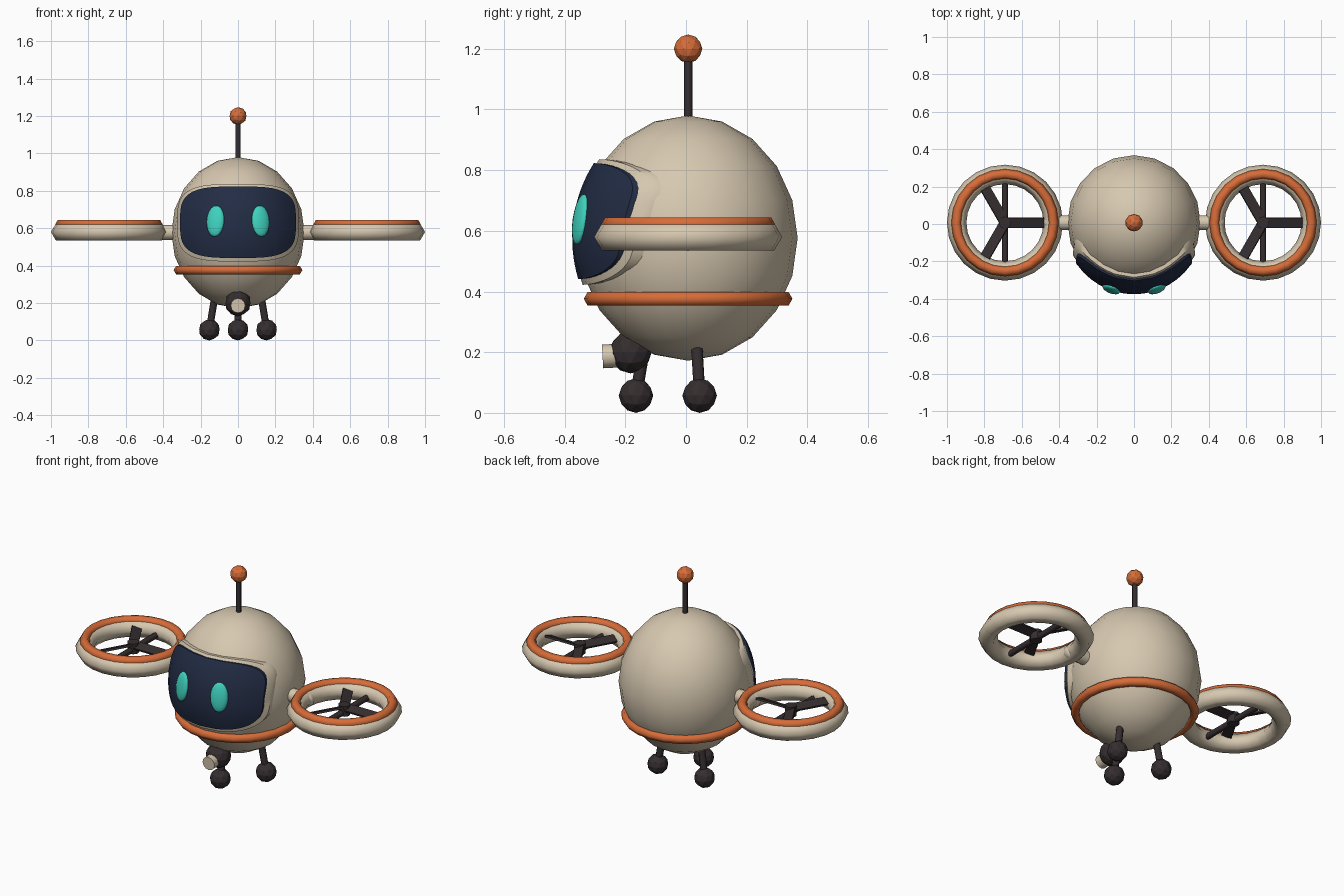
import bpy, bmesh, math
from mathutils import Vector, Matrix

if "Cube" in bpy.data.objects:
    bpy.data.objects.remove(bpy.data.objects["Cube"])

Y0 = 0.007                                   # centre line of the body
BODY = Vector((0, Y0, 0.576))
SEMI = Vector((0.356, 0.361, 0.404))


def material(name, rgb):
    m = bpy.data.materials.new(name)
    m.diffuse_color = (*rgb, 1)
    m.use_nodes = True
    m.node_tree.nodes["Principled BSDF"].inputs["Base Color"].default_value = m.diffuse_color
    return m


CREAM = material("cream", (0.68, 0.58, 0.435))
ORANGE = material("orange", (0.68, 0.15, 0.04))
NAVY = material("navy", (0.016, 0.025, 0.058))
TEAL = material("teal", (0.05, 0.64, 0.52))
DARK = material("charcoal", (0.036, 0.027, 0.029))


def finish(bm, name, mat, angle=60):
    """Turn a bmesh into an object, smooth below the given edge angle."""
    bmesh.ops.recalc_face_normals(bm, faces=bm.faces)
    me = bpy.data.meshes.new(name)
    bm.to_mesh(me)
    bm.free()
    me.materials.append(mat)
    ob = bpy.data.objects.new(name, me)
    bpy.context.collection.objects.link(ob)
    if angle:
        bpy.ops.object.select_all(action='DESELECT')
        ob.select_set(True)
        bpy.context.view_layer.objects.active = ob
        bpy.ops.object.shade_smooth_by_angle(angle=math.radians(angle))
    return ob


def ellipsoid(name, mat, loc, semi, seg=20, rings=10, rot=Matrix()):
    bm = bmesh.new()
    m = Matrix.Translation(loc) @ rot @ Matrix.Diagonal((*semi, 1))
    bmesh.ops.create_uvsphere(bm, u_segments=seg, v_segments=rings, radius=1, matrix=m)
    return finish(bm, name, mat)


def ball(name, mat, loc, r):
    bm = bmesh.new()
    bmesh.ops.create_icosphere(bm, subdivisions=2, radius=r, matrix=Matrix.Translation(loc))
    return finish(bm, name, mat, 0)


def rod(name, mat, a, b, r, seg=10):
    a, b = Vector(a), Vector(b)
    d = b - a
    m = Matrix.Translation((a + b) / 2) @ d.to_track_quat('Z', 'Y').to_matrix().to_4x4()
    bm = bmesh.new()
    bmesh.ops.create_cone(bm, cap_ends=True, segments=seg, radius1=r, radius2=r,
                          depth=d.length, matrix=m)
    return finish(bm, name, mat)


def ring(name, mat, loc, major, minor, seg=24, sides=6):
    """Ring with a six-sided section, points facing in and out."""
    bm = bmesh.new()
    rows = []
    for i in range(seg):
        t = 2 * math.pi * i / seg
        row = []
        for j in range(sides):
            p = 2 * math.pi * j / sides
            r = major + minor * math.cos(p)
            row.append(bm.verts.new((loc[0] + r * math.cos(t), loc[1] + r * math.sin(t),
                                     loc[2] + minor * math.sin(p))))
        rows.append(row)
    for i in range(seg):
        a, b = rows[i], rows[(i + 1) % seg]
        for j in range(sides):
            k = (j + 1) % sides
            bm.faces.new((a[j], b[j], b[k], a[k]))
    return finish(bm, name, mat, 75)


def face_plate(name, mat, w, h, zc, offset, seg=48, rings=8):
    """Rounded rectangle wrapped over the front of the body, with a skirt."""
    bm = bmesh.new()
    s = SEMI + Vector((offset,) * 3)

    def point(x, z, push=0.0):
        q = 1 - (x / s.x) ** 2 - ((z - BODY.z) / s.z) ** 2
        return bm.verts.new((x, Y0 - s.y * math.sqrt(max(q, 0.02)) + push, z))

    def outline(k, f):
        t = 2 * math.pi * k / seg
        c, n = math.cos(t), math.sin(t)
        e = 2 / 3.5
        return (f * w * math.copysign(abs(c) ** e, c),
                zc + f * h * math.copysign(abs(n) ** e, n))

    centre = point(0, zc)
    rows = [[point(*outline(k, r / rings)) for k in range(seg)] for r in range(1, rings + 1)]
    rows.append([point(*outline(k, 0.985), 0.05) for k in range(seg)])
    for k in range(seg):
        n = (k + 1) % seg
        bm.faces.new((centre, rows[0][k], rows[0][n]))
        for a, b in zip(rows, rows[1:]):
            bm.faces.new((a[k], b[k], b[n], a[n]))
    return finish(bm, name, mat, 40)


def blade(name, mat, hub, angle):
    """Flat pitched propeller blade running out from the hub."""
    m = (Matrix.Translation(hub) @ Matrix.Rotation(angle, 4, 'Z')
         @ Matrix.Rotation(math.radians(20), 4, 'X')
         @ Matrix.Translation((0.11, 0, 0)) @ Matrix.Diagonal((0.2, 0.055, 0.012, 1)))
    bm = bmesh.new()
    bmesh.ops.create_cube(bm, size=1, matrix=m)
    return finish(bm, name, mat, 0)


# Body and belly band
ellipsoid("body", CREAM, BODY, SEMI)
ring("belly_band", ORANGE, (0, Y0, 0.376), 0.318, 0.026)

# Face: rim, dark visor and glowing eyes
face_plate("visor_rim", CREAM, 0.326, 0.207, 0.629, 0.013)
face_plate("visor", NAVY, 0.31, 0.191, 0.632, 0.021)
for side, label in ((-1, "left"), (1, "right")):
    tilt = Matrix.Rotation(math.radians(20 * side), 4, 'Z') @ Matrix.Rotation(math.radians(-9), 4, 'X')
    ellipsoid(label + "_eye", TEAL, (0.121 * side, -0.348, 0.638), (0.05, 0.02, 0.084), 16, 10, tilt)

# Antenna
rod("antenna_rod", DARK, (0, Y0, 0.95), (0, Y0, 1.18), 0.014, 8)
ball("antenna_tip", ORANGE, (0, Y0, 1.2), 0.047)

# Ducted rotors on both sides
for side, label in ((-1, "left"), (1, "right")):
    x = 0.69 * side
    rod(label + "_arm", CREAM, (0.3 * side, Y0, 0.577), (0.45 * side, Y0, 0.577), 0.04)
    ellipsoid(label + "_arm_knob", CREAM, (0.445 * side, Y0, 0.577), (0.043,) * 3, 10, 6)
    ring(label + "_duct", CREAM, (x, Y0, 0.58), 0.258, 0.052)
    ring(label + "_duct_trim", ORANGE, (x, Y0, 0.621), 0.26, 0.027)
    rod(label + "_rotor_hub", DARK, (x, Y0, 0.555), (x, Y0, 0.615), 0.033)
    rod(label + "_rotor_strut", DARK, (x, Y0 - 0.22, 0.572), (x, Y0 + 0.22, 0.572), 0.017, 8)
    for i in range(3):
        blade(f"{label}_blade_{i + 1}", DARK, (x, Y0, 0.597), i * 2 * math.pi / 3)

# Three legs with round feet
for name, top, foot in (("front", (0, -0.135, 0.23), (0, -0.165, 0.057)),
                        ("left", (-0.125, 0.035, 0.23), (-0.153, 0.045, 0.057)),
                        ("right", (0.125, 0.035, 0.23), (0.153, 0.045, 0.057))):
    rod(name + "_leg", DARK, top, foot, 0.02, 8)
    ball(name + "_foot", DARK, foot, 0.057)

# Camera pod under the chin
ball("camera_pod", DARK, (0, -0.183, 0.2), 0.07)
rod("camera_lens", CREAM, (0, -0.2, 0.19), (0, -0.275, 0.186), 0.039, 12)
